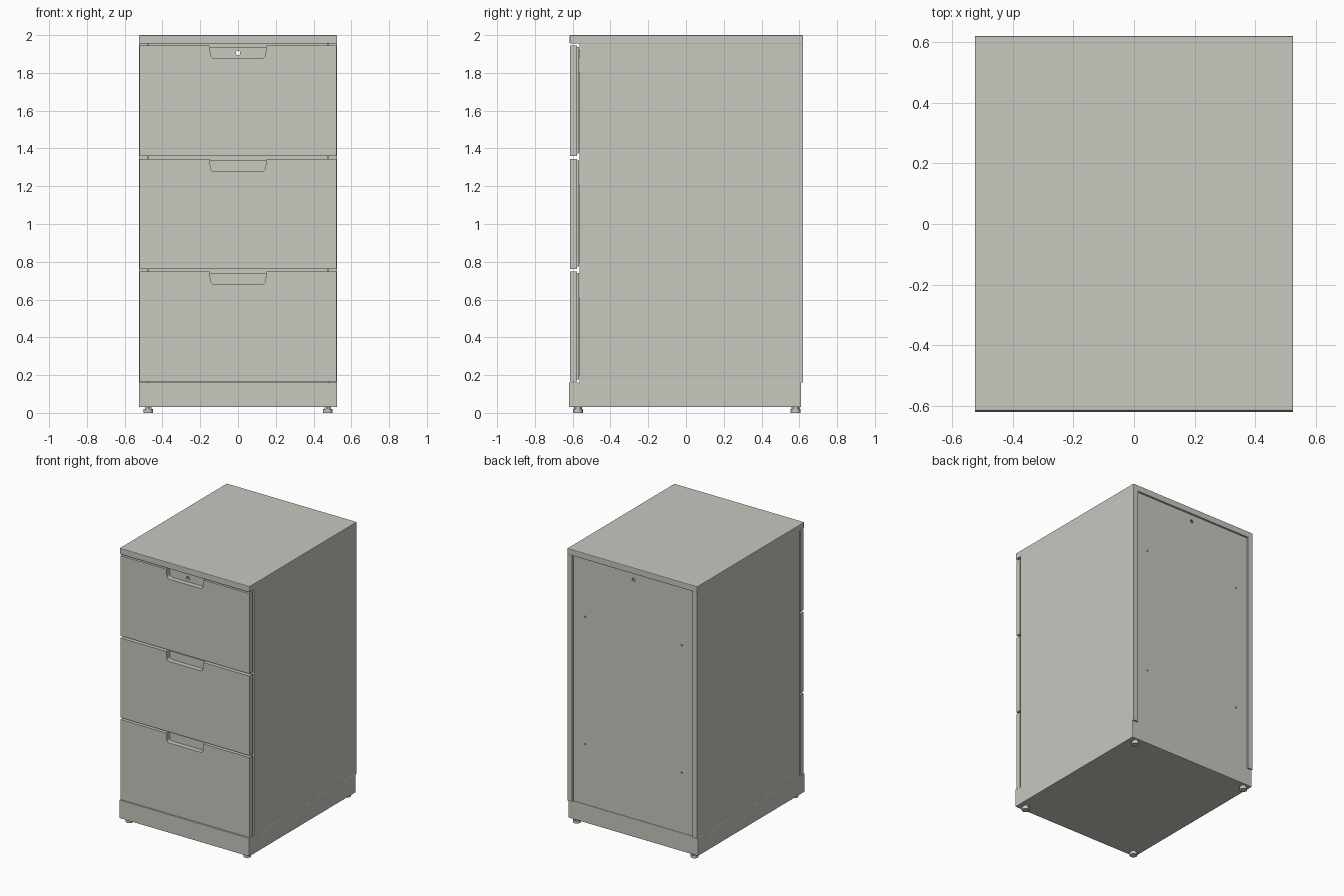
import bpy
import math

cube = bpy.data.objects.get("Cube")
if cube:
    bpy.data.objects.remove(cube, do_unlink=True)

# One painted metal colour
COLOUR = (0.58, 0.58, 0.53, 1)
paint = bpy.data.materials.new("warm_grey_metal")
paint.use_nodes = True
paint.diffuse_color = COLOUR
paint.node_tree.nodes["Principled BSDF"].inputs["Base Color"].default_value = COLOUR


def box(name, x, y, z, bevel=0.0):
    """Box between (min, max) pairs."""
    bpy.ops.mesh.primitive_cube_add(
        size=1, location=[sum(p) / 2 for p in (x, y, z)])
    ob = bpy.context.object
    ob.name = name
    ob.scale = [p[1] - p[0] for p in (x, y, z)]
    bpy.ops.object.transform_apply(location=False, rotation=False, scale=True)
    ob.data.materials.append(paint)
    if bevel:
        mod = ob.modifiers.new("soft_edge", 'BEVEL')
        mod.width = bevel
        mod.segments = 2
    return ob


def cylinder(name, x, y, z, radius, sides):
    bpy.ops.mesh.primitive_cylinder_add(
        vertices=sides, radius=radius, depth=z[1] - z[0],
        location=(x, y, sum(z) / 2))
    ob = bpy.context.object
    ob.name = name
    ob.data.materials.append(paint)
    bpy.ops.object.shade_smooth_by_angle()


def circle(x, z, radius, sides=16):
    steps = [2 * math.pi * i / sides for i in range(sides)]
    return [(x + radius * math.cos(a), z + radius * math.sin(a)) for a in steps]


def rect(x, z):
    return [(x[0], z[0]), (x[1], z[0]), (x[1], z[1]), (x[0], z[1])]


def plate(name, outlines, y):
    """Upright plate from an outline and its holes, given in x and z."""
    curve = bpy.data.curves.new(name, 'CURVE')
    curve.dimensions = '2D'
    curve.fill_mode = 'BOTH'
    curve.extrude = (y[1] - y[0]) / 2
    for points in outlines:
        spline = curve.splines.new('POLY')
        spline.points.add(len(points) - 1)
        for point, (px, pz) in zip(spline.points, points):
            point.co = (px, pz, 0, 1)
        spline.use_cyclic_u = True
    ob = bpy.data.objects.new(name, curve)
    bpy.context.collection.objects.link(ob)
    ob.rotation_euler.x = math.pi / 2
    ob.location.y = sum(y) / 2
    bpy.ops.object.select_all(action='DESELECT')
    ob.select_set(True)
    bpy.context.view_layer.objects.active = ob
    bpy.ops.object.convert(target='MESH')
    ob = bpy.context.object
    ob.name = name
    ob.data.materials.clear()
    ob.data.materials.append(paint)
    for face in ob.data.polygons:
        face.use_smooth = False


def front_outline(bottom, top):
    """Drawer front with a round-cornered grip notch in its top edge."""
    notch = [(0.15, top), (0.146, top - 0.045)]
    for i in range(1, 5):
        a = math.pi / 2 * i / 4
        notch.append((0.126 + 0.02 * math.cos(a), top - 0.047 - 0.02 * math.sin(a)))
    left = [(-x, z) for x, z in reversed(notch)]
    return [(-0.521, bottom), (0.521, bottom), (0.521, top)] + notch + left + [(-0.521, top)]


# Cabinet shell
W = 0.525
LOCK = circle(0, 1.905, 0.012)
box("top_panel", (-W, W), (-0.616, 0.62), (1.955, 2.0), 0.004)
box("plinth", (-W, W), (-0.62, 0.61), (0.03, 0.162), 0.003)
for side, s in (("right", -1), ("left", 1)):
    box(side + "_panel", sorted((s * 0.505, s * 0.524)), (-0.565, 0.62), (0.16, 1.957))
    box(side + "_front_flange", sorted((s * 0.48, s * 0.51)), (-0.565, -0.55), (0.16, 1.957))
    box(side + "_back_flange", sorted((s * 0.485, s * 0.51)), (0.605, 0.62), (0.16, 1.957))

# Back panel with lock and fixing holes
holes = [circle(x, z, 0.006, 10) for x in (-0.39, 0.39) for z in (0.6, 1.53)]
plate("back_panel", [rect((-0.51, 0.51), (0.16, 1.957)), LOCK] + holes, (0.597, 0.606))

# Rails behind the gaps between drawers
for i, z in enumerate((0.757, 1.353, 1.945)):
    box(f"front_rail_{i + 1}", (-0.475, 0.475), (-0.56, -0.548),
        (z - 0.025, min(z + 0.025, 1.957)))

# Drawers
for i, (bottom, top) in enumerate(((0.165, 0.749), (0.763, 1.344), (1.36, 1.945))):
    name = f"drawer_{i + 1}_"
    plate(name + "front", [front_outline(bottom, top)], (-0.613, -0.577))
    backing = [rect((-0.512, 0.512), (bottom + 0.012, top - 0.008))]
    if i == 2:
        backing.append(LOCK)
        plate("lock_rail_cover", [rect((-0.47, 0.47), (1.88, 1.92)), LOCK], (-0.566, -0.561))
        bpy.data.objects.remove(bpy.data.objects["front_rail_3"], do_unlink=True)
        box("front_rail_3", (-0.475, 0.475), (-0.56, -0.548), (1.925, 1.957))
    plate(name + "backing", backing, (-0.577, -0.566))
    # Open tray behind the front
    low, high = bottom + 0.03, top - 0.14
    box(name + "floor", (-0.46, 0.46), (-0.566, 0.55), (low, low + 0.01))
    box(name + "rear", (-0.46, 0.46), (0.54, 0.55), (low, high))
    for side, s in (("right", -1), ("left", 1)):
        box(name + side + "_wall", sorted((s * 0.45, s * 0.46)), (-0.566, 0.55), (low, high))

# Levelling feet
for end, y in (("front", -0.572), ("back", 0.58)):
    for side, x in (("right", -0.475), ("left", 0.475)):
        cylinder(f"{end}_{side}_foot", x, y, (0, 0.02), 0.026, 16)
        cylinder(f"{end}_{side}_foot_collar", x, y, (0.02, 0.032), 0.021, 6)
